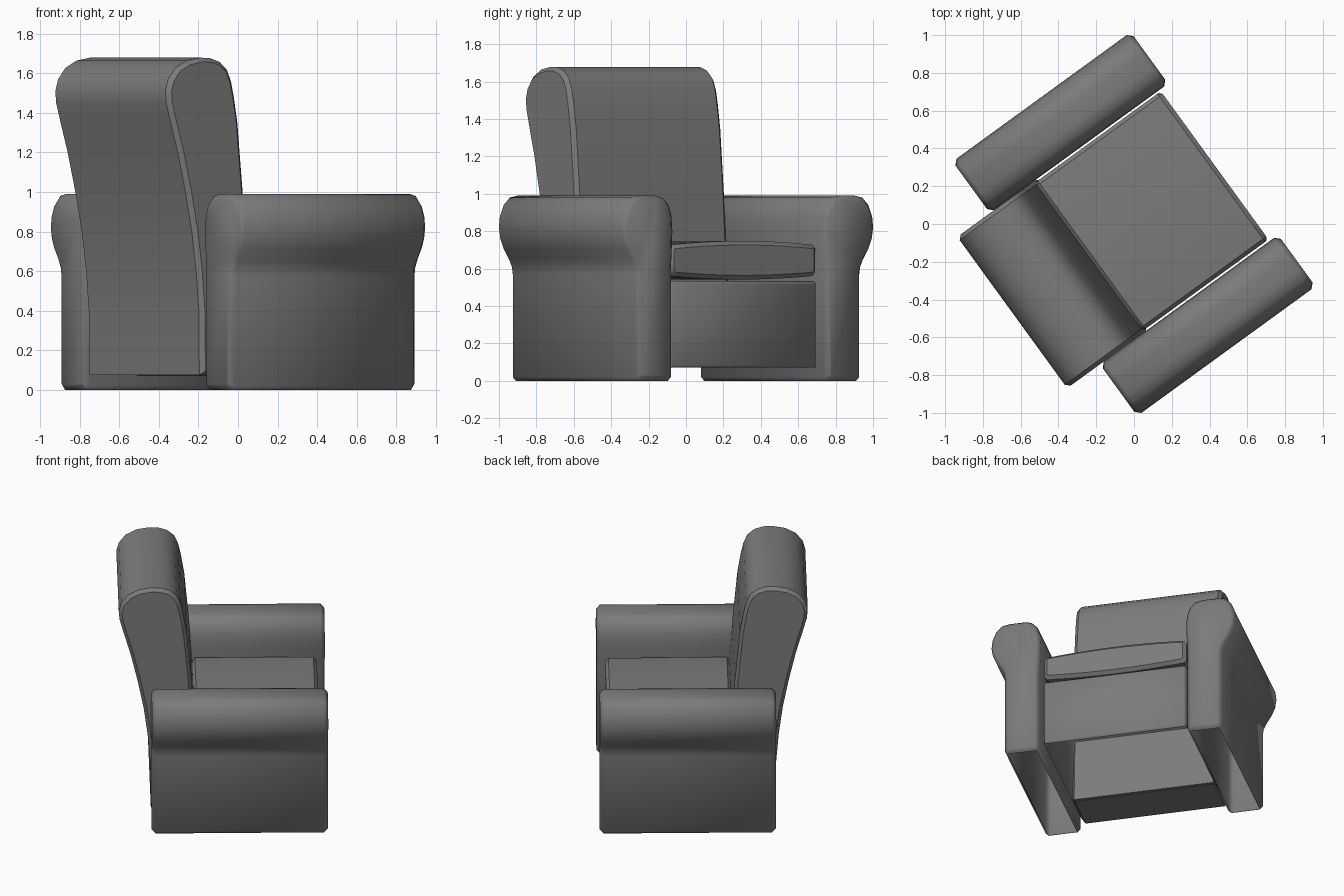
import bpy, bmesh
from math import radians
from mathutils import Matrix, Vector

if "Cube" in bpy.data.objects:
    bpy.data.objects.remove(bpy.data.objects["Cube"])

TURN = Matrix.Rotation(radians(36), 4, 'Z')  # the chair's forward axis is local +x

# Dark grey upholstery
fabric = bpy.data.materials.new("dark_fabric")
fabric.diffuse_color = (0.2, 0.2, 0.2, 1)
fabric.use_nodes = True
fabric.node_tree.nodes["Principled BSDF"].inputs["Base Color"].default_value = fabric.diffuse_color


def prism(name, profile, to_3d, lo, hi, bevel, open_test=None, smooth=48):
    """Extrude a 2D profile between lo and hi, chamfer the end rims, optionally open some faces."""
    bm = bmesh.new()
    a, b = [[bm.verts.new(to_3d(p, q, t)) for p, q in profile] for t in (lo, hi)]
    n = len(profile)
    caps = [bm.faces.new(a), bm.faces.new(b[::-1])]
    for i in range(n):
        j = (i + 1) % n
        bm.faces.new((a[j], a[i], b[i], b[j]))
    bmesh.ops.recalc_face_normals(bm, faces=bm.faces)
    rim = [e for c in caps for e in c.edges]
    bmesh.ops.bevel(bm, geom=rim, offset=bevel, segments=1, profile=0.5,
                    affect='EDGES', clamp_overlap=False)
    if open_test:
        bm.normal_update()
        gone = [f for f in bm.faces if open_test(f)]
        bmesh.ops.delete(bm, geom=gone, context='FACES')
    bm.transform(TURN)
    me = bpy.data.meshes.new(name)
    bm.to_mesh(me)
    bm.free()
    me.materials.append(fabric)
    ob = bpy.data.objects.new(name, me)
    bpy.context.collection.objects.link(ob)
    bpy.ops.object.select_all(action='DESELECT')
    ob.select_set(True)
    bpy.context.view_layer.objects.active = ob
    bpy.ops.object.shade_smooth_by_angle(angle=radians(smooth))
    return ob


def along_depth(p, q, t):
    return Vector((t, p, q))


def along_width(p, q, t):
    return Vector((p, t, q))


# Arms: straight body with a rolled top, hollow underneath
arm = [(.525, 0), (.505, .02), (.505, .60), (.50, .68), (.495, .80), (.50, .88),
       (.52, .94), (.56, .98), (.61, .99), (.71, .99), (.76, .98), (.80, .94),
       (.825, .88), (.832, .82), (.823, .76), (.80, .705), (.765, .65),
       (.746, .61), (.74, .57), (.74, .02), (.72, 0)]
for side, label in ((1, "left"), (-1, "right")):
    prism(label + "_arm", [(side * p, q) for p, q in arm], along_depth,
          -.583, .583, .026, lambda f: f.normal.z < -.95 and f.calc_center_median().z < .01)

# Backrest: side profile leaning back with a rounded top
back = [(-.585, .075), (-.588, .4), (-.605, .6), (-.632, .8), (-.672, 1.0), (-.72, 1.2),
        (-.767, 1.36), (-.792, 1.45), (-.797, 1.51), (-.78, 1.57), (-.735, 1.627),
        (-.665, 1.664), (-.58, 1.679), (-.52, 1.677), (-.46, 1.658), (-.415, 1.62),
        (-.388, 1.56), (-.37, 1.48), (-.348, 1.35), (-.315, 1.0), (-.297, .75),
        (-.275, .4), (-.26, .075)]
prism("backrest", back, along_width, -.495, .495, .022, smooth=40)

# Seat cushion: slightly puffed across its width
steps = [-1, -.75, -.5, -.25, 0, .25, .5, .75, 1]
bow = lambda s: 1 - s * s
cushion = ([(.465 * s, .56 - .018 * bow(s)) for s in steps] + [(.485, .58), (.485, .708)]
           + [(.465 * s, .728 + .02 * bow(s)) for s in reversed(steps)]
           + [(-.485, .708), (-.485, .58)])
prism("seat_cushion", cushion, along_depth, -.30, .528, .022, smooth=40)

# Seat base: box left open at the bottom and back
base = [(-.485, .07), (.485, .07), (.485, .52), (.47, .535), (-.47, .535), (-.485, .52)]
prism("seat_base", base, along_depth, -.29, .526, .014,
      lambda f: f.normal.z < -.9 or f.normal.x < -.9)
